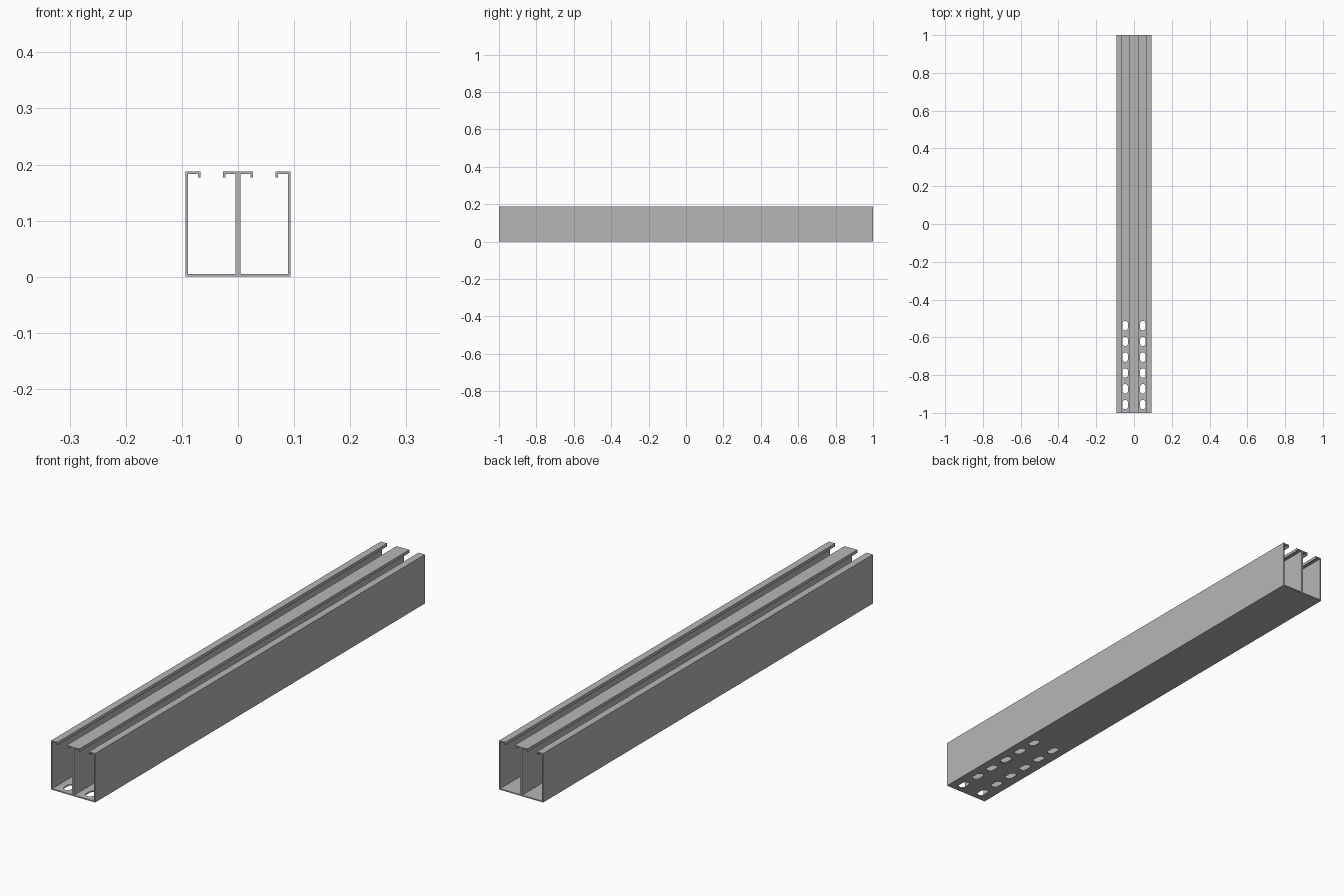
import bpy
import bmesh
from math import pi, cos, sin
from mathutils import Vector

if "Cube" in bpy.data.objects:
    bpy.data.objects.remove(bpy.data.objects["Cube"], do_unlink=True)

LENGTH = 2.0
WIDTH = 0.0935      # one channel
HEIGHT = 0.188
WALL = 0.0045
LIP = 0.027         # inward flange
LIP_DROP = 0.0115   # turned-down edge
SLOT_LEN, SLOT_WIDTH = 0.05, 0.03
SLOT_START, SLOT_PITCH, SLOT_COUNT = -0.956, 0.0836, 6

# Plain galvanised steel colour
steel = bpy.data.materials.new("galvanised grey")
steel.use_nodes = True
grey = (0.47, 0.47, 0.47, 1)
steel.diffuse_color = grey
steel.node_tree.nodes["Principled BSDF"].inputs["Base Color"].default_value = grey


def prism(bm, points, direction):
    """Extrude a closed outline along a vector."""
    face = bm.faces.new([bm.verts.new(p) for p in points])
    geom = bmesh.ops.extrude_face_region(bm, geom=[face])["geom"]
    verts = [v for v in geom if isinstance(v, bmesh.types.BMVert)]
    bmesh.ops.translate(bm, verts=verts, vec=direction)


def make_object(name, bm):
    bmesh.ops.recalc_face_normals(bm, faces=bm.faces)
    mesh = bpy.data.meshes.new(name)
    bm.to_mesh(mesh)
    bm.free()
    mesh.materials.append(steel)
    obj = bpy.data.objects.new(name, mesh)
    bpy.context.collection.objects.link(obj)
    return obj


# Double channel: half outline from base corner round to the central lip, then mirrored
top_in = HEIGHT - WALL
drop = HEIGHT - LIP_DROP
half = [
    (WIDTH, 0), (WIDTH, HEIGHT), (WIDTH - LIP, HEIGHT), (WIDTH - LIP, drop),
    (WIDTH - LIP + WALL, drop), (WIDTH - LIP + WALL, top_in),
    (WIDTH - WALL, top_in), (WIDTH - WALL, WALL), (WALL, WALL),
    (WALL, top_in), (LIP - WALL, top_in), (LIP - WALL, drop),
    (LIP, drop), (LIP, HEIGHT),
]
outline = half + [(-x, z) for x, z in reversed(half)]
bm = bmesh.new()
prism(bm, [(x, -LENGTH / 2, z) for x, z in outline], Vector((0, LENGTH, 0)))
channel = make_object("double_strut_channel", bm)

# Rounded slots through the base near the front end
bm = bmesh.new()
radius = SLOT_WIDTH / 2
straight = SLOT_LEN / 2 - radius
steps = 10
for side in (-1, 1):
    for i in range(SLOT_COUNT):
        cx, cy = side * WIDTH / 2, SLOT_START + i * SLOT_PITCH
        ring = []
        for end in (0, 1):
            for k in range(steps + 1):
                a = pi * (end + k / steps)
                shift = straight if end == 0 else -straight
                ring.append((cx + radius * cos(a), cy + shift + radius * sin(a), -WALL))
        prism(bm, ring, Vector((0, 0, 3 * WALL)))
cutter = make_object("slot_cutter", bm)
cutter.hide_render = True

cut = channel.modifiers.new("slots", "BOOLEAN")
cut.operation = "DIFFERENCE"
cut.solver = "EXACT"
cut.object = cutter
bpy.context.view_layer.objects.active = channel
channel.select_set(True)
bpy.ops.object.modifier_apply(modifier=cut.name)
bpy.data.objects.remove(cutter, do_unlink=True)
